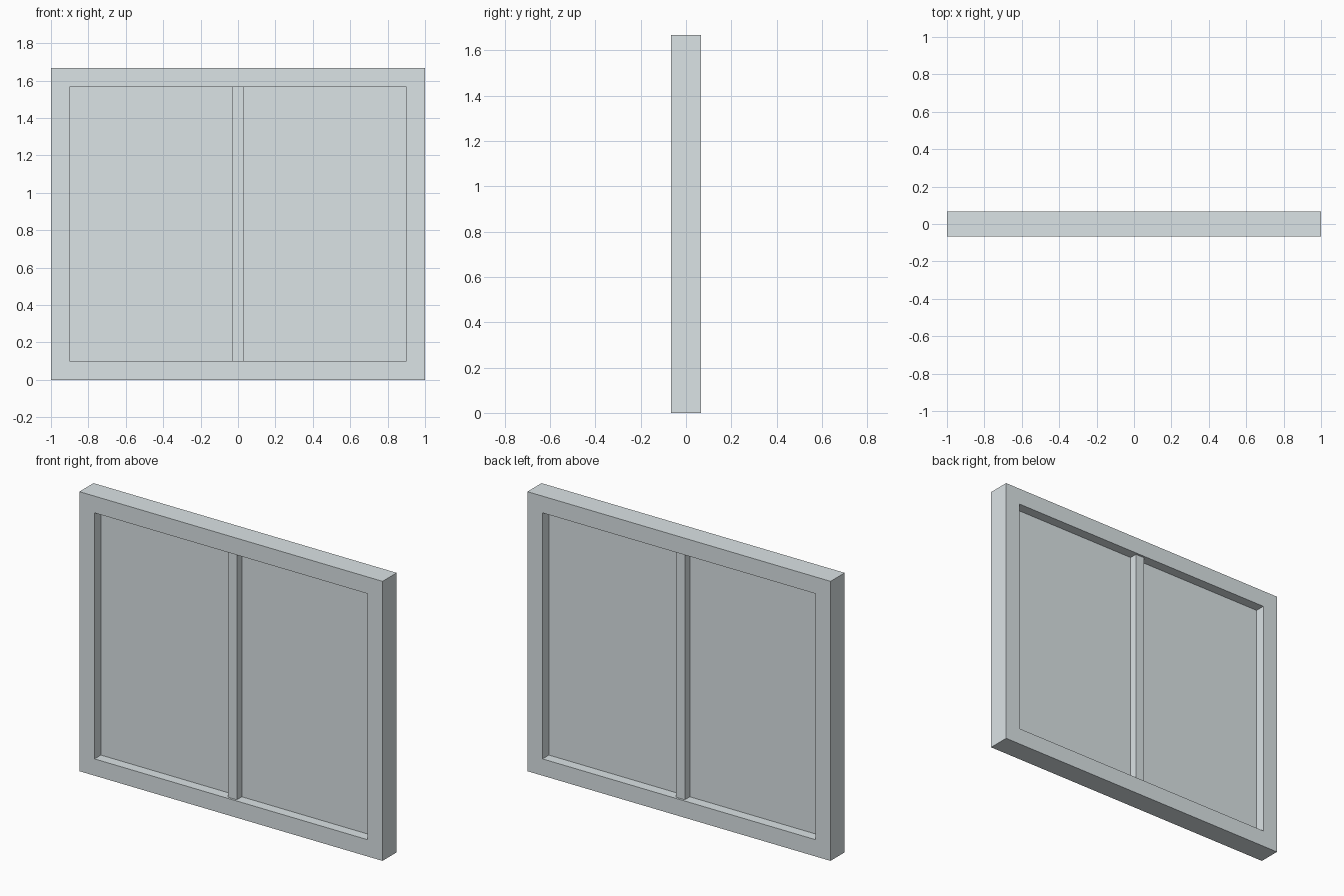
import bpy
import bmesh

cube = bpy.data.objects.get("Cube")
if cube:
    bpy.data.objects.remove(cube, do_unlink=True)

WIDTH, HEIGHT, DEPTH = 2.0, 1.667, 0.133
BORDER = 0.1

grey = bpy.data.materials.new("pale_grey")
grey.use_nodes = True
colour = (0.71, 0.77, 0.79, 1)
grey.diffuse_color = colour
grey.node_tree.nodes["Principled BSDF"].inputs["Base Color"].default_value = colour


def add_object(name, bm):
    bmesh.ops.recalc_face_normals(bm, faces=bm.faces)
    mesh = bpy.data.meshes.new(name)
    bm.to_mesh(mesh)
    bm.free()
    mesh.materials.append(grey)
    obj = bpy.data.objects.new(name, mesh)
    bpy.context.collection.objects.link(obj)
    return obj


def box(name, size):
    bm = bmesh.new()
    bmesh.ops.create_cube(bm, size=1)
    bmesh.ops.scale(bm, vec=size, verts=bm.verts)
    obj = add_object(name, bm)
    obj.location.z = HEIGHT / 2


# Frame: an outer and an inner rectangle joined as a ring, extruded to full depth
bm = bmesh.new()
corners = [(-1, -1), (1, -1), (1, 1), (-1, 1)]


def rectangle(margin):
    half_x, half_z = WIDTH / 2 - margin, HEIGHT / 2 - margin
    return [bm.verts.new((x * half_x, -DEPTH / 2, HEIGHT / 2 + z * half_z)) for x, z in corners]


outer, inner = rectangle(0), rectangle(BORDER)
for i in range(4):
    j = (i + 1) % 4
    bm.faces.new((outer[i], outer[j], inner[j], inner[i]))
ring = bmesh.ops.extrude_face_region(bm, geom=bm.faces[:], use_keep_orig=True)
moved = [g for g in ring["geom"] if isinstance(g, bmesh.types.BMVert)]
bmesh.ops.translate(bm, vec=(0, DEPTH, 0), verts=moved)
add_object("window_frame", bm)

# Thin pane and the slightly recessed centre bar
inner_width, inner_height = WIDTH - 2 * BORDER, HEIGHT - 2 * BORDER
box("window_pane", (inner_width, 0.013, inner_height))
box("centre_bar", (0.06, 0.107, inner_height))
